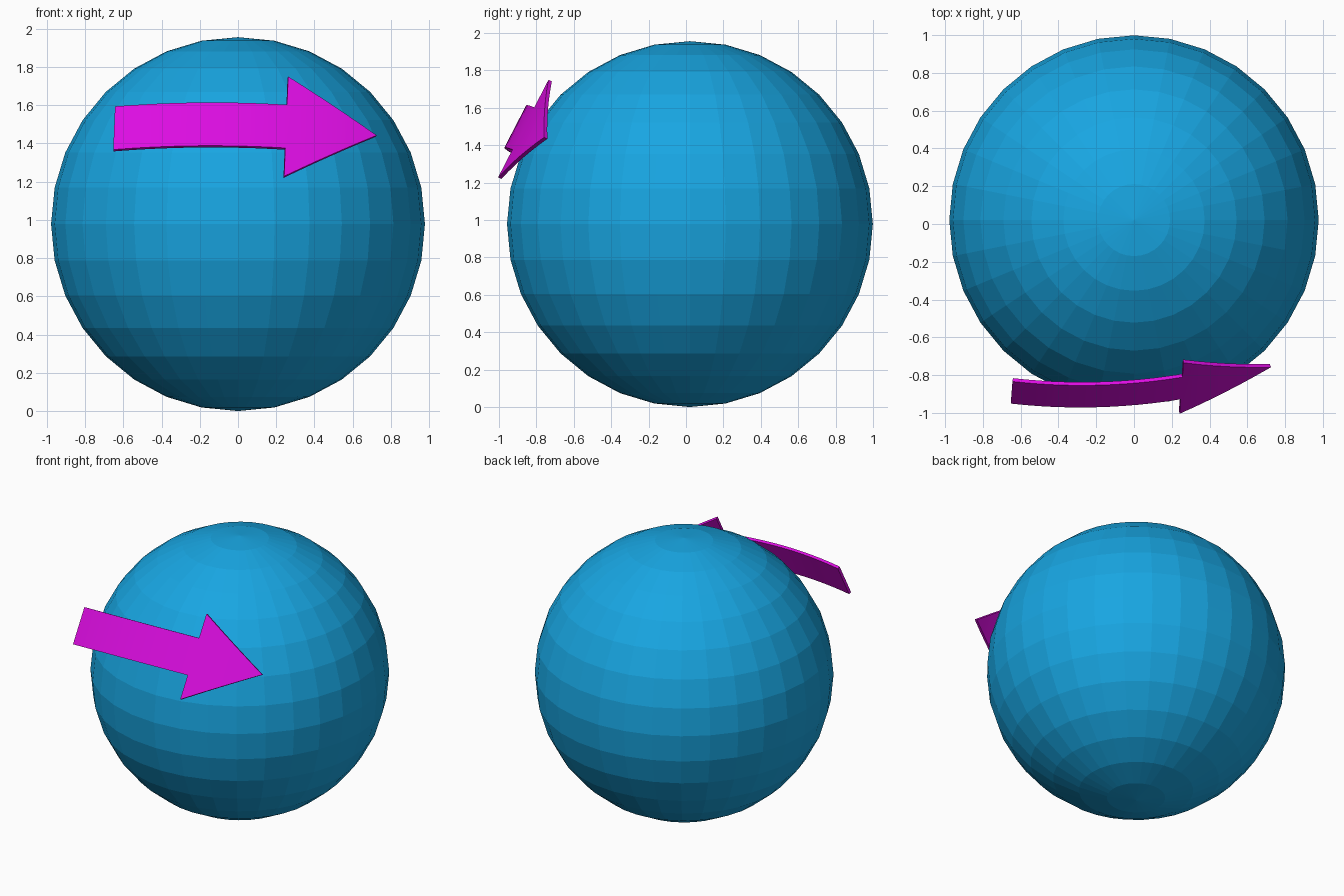
import bpy, bmesh
from mathutils import Vector

if "Cube" in bpy.data.objects:
    bpy.data.objects.remove(bpy.data.objects["Cube"])


def paint(obj, name, rgb):
    mat = bpy.data.materials.new(name)
    mat.diffuse_color = (*rgb, 1)
    mat.use_nodes = True
    mat.node_tree.nodes["Principled BSDF"].inputs["Base Color"].default_value = mat.diffuse_color
    obj.data.materials.append(mat)


# Faceted ball
bpy.ops.mesh.primitive_uv_sphere_add(segments=32, ring_count=16, radius=0.978,
                                     location=(0, 0.021, 0.978))
ball = bpy.context.object
ball.name = "ball"
bpy.ops.object.shade_flat()
paint(ball, "blue", (0.009, 0.38, 0.76))

# Arrow frame: across the band, and outward from the ball
ACROSS = Vector((0.036, 0.46, 0.89))
OUT = Vector((0, -0.89, 0.46))
TAIL, NECK, TIP = -0.648, 0.252, 0.725
SHAFT, HEAD = 0.127, 0.293


def on_arrow(x, side):
    """Point on the gently bent outer face of the arrow."""
    centre = 0.917 + 0.02 * x
    height = 1.497 - 0.172 * (x + 0.25) ** 2
    return (Vector((x, 0, 0)) + ACROSS * side
            + Vector((0, 0.46, 0.89)) * centre + OUT * height)


bm = bmesh.new()


def pair(x, w):
    return bm.verts.new(on_arrow(x, -w)), bm.verts.new(on_arrow(x, w))


# Shaft strip
N = 12
low, high = pair(TAIL, SHAFT)
for i in range(1, N + 1):
    a, b = pair(TAIL + (NECK - TAIL) * i / N, SHAFT)
    bm.faces.new((low, a, b, high))
    low, high = a, b

# Arrow head, widening at the neck and narrowing to the tip
M = 6
barb_low, barb_high = pair(NECK, HEAD)
ring = [high, low, barb_low]
tail_end = [barb_high]
for i in range(1, M):
    t = i / M
    a, b = pair(NECK + (TIP - NECK) * t, HEAD * (1 - t))
    bm.faces.new(ring + [a, b] + tail_end)
    ring, tail_end = [b, a], []
bm.faces.new(ring + [bm.verts.new(on_arrow(TIP, 0))])
bm.normal_update()

mesh = bpy.data.meshes.new("arrow")
bm.to_mesh(mesh)
bm.free()
arrow = bpy.data.objects.new("arrow", mesh)
bpy.context.collection.objects.link(arrow)
paint(arrow, "magenta", (0.72, 0.004, 0.76))

# Thickness grows toward the ball
solid = arrow.modifiers.new("thickness", 'SOLIDIFY')
solid.thickness = 0.02
solid.offset = -1

bpy.ops.object.select_all(action='DESELECT')
arrow.select_set(True)
bpy.context.view_layer.objects.active = arrow
bpy.ops.object.modifier_apply(modifier="thickness")
bpy.ops.object.shade_smooth_by_angle()
